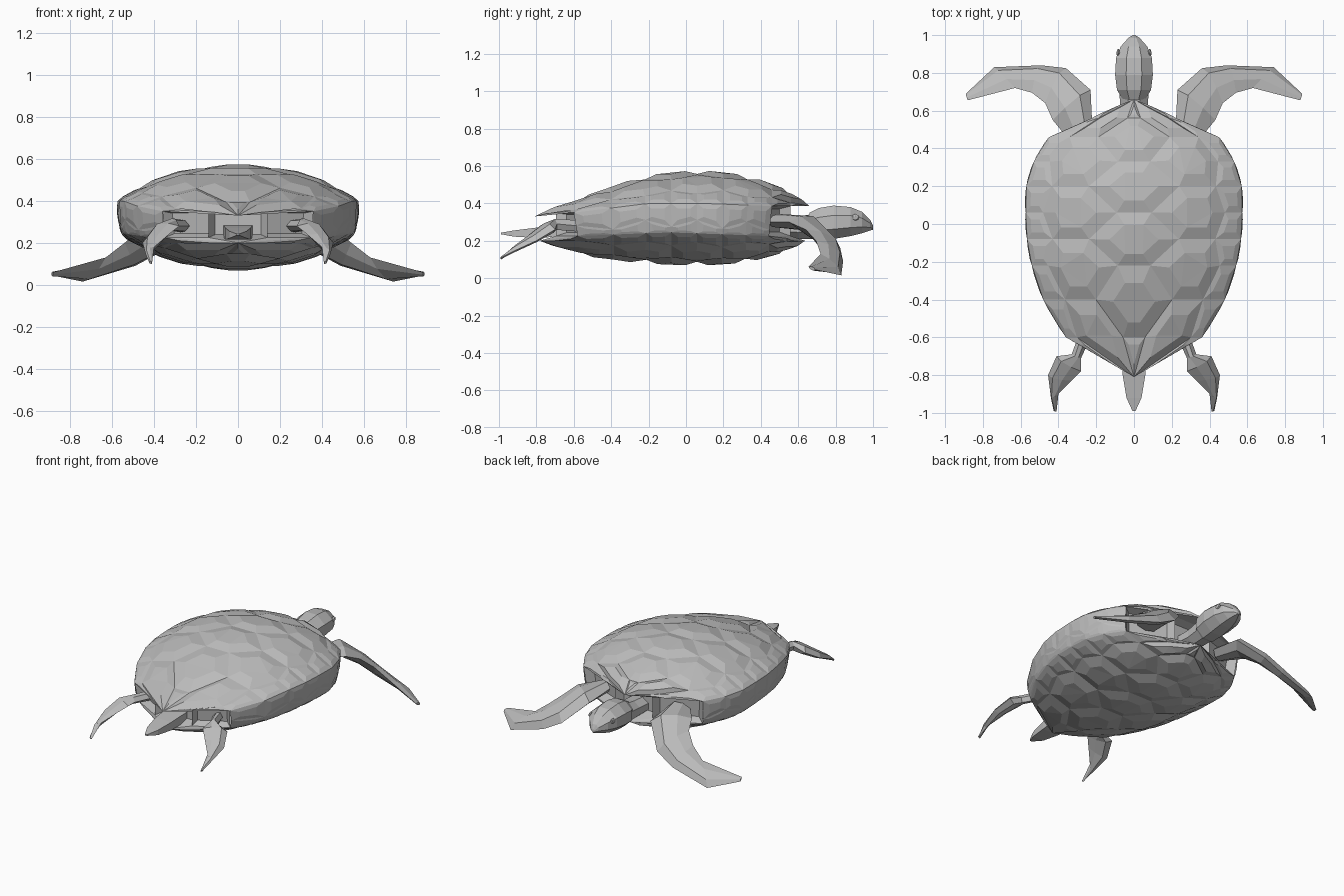
import bpy, bmesh, math
from mathutils import Vector

cube = bpy.data.objects.get("Cube")
if cube:
    bpy.data.objects.remove(cube, do_unlink=True)

grey = bpy.data.materials.new("stone_grey")
grey.use_nodes = True
COLOUR = (0.5, 0.5, 0.5, 1)
grey.diffuse_color = COLOUR
grey.node_tree.nodes["Principled BSDF"].inputs["Base Color"].default_value = COLOUR


def finish(bm, name, recalc=True):
    bmesh.ops.remove_doubles(bm, verts=bm.verts, dist=0.0005)
    if recalc:
        bmesh.ops.recalc_face_normals(bm, faces=bm.faces)
    bmesh.ops.triangulate(bm, faces=[f for f in bm.faces if len(f.verts) > 4])
    mesh = bpy.data.meshes.new(name)
    bm.to_mesh(mesh)
    bm.free()
    mesh.materials.append(grey)
    obj = bpy.data.objects.new(name, mesh)
    bpy.context.collection.objects.link(obj)
    return obj


def lerp(table, y):
    """Piecewise linear lookup in a table sorted by y."""
    for (y0, a), (y1, b) in zip(table, table[1:]):
        if y <= y1:
            return a + (b - a) * max(0, (y - y0) / (y1 - y0))
    return table[-1][1]


def panel(bm, pts, shrink, lift, out):
    """Polygon with a scaled inner face pushed along its normal, towards out."""
    clean = []
    for p in pts:
        if not any((p - q).length < 0.001 for q in clean):
            clean.append(p)
    n = Vector()
    for p, q in zip(clean, clean[1:] + clean[:1]):
        n += p.cross(q)
    if n.dot(out) < 0:
        clean.reverse()
        n = -n
    n.normalize()
    mid = sum(clean, Vector()) / len(clean)
    rim = [bm.verts.new(p) for p in clean]
    top = [bm.verts.new(mid + (p - mid) * shrink + n * lift) for p in clean]
    for i in range(len(rim)):
        j = (i + 1) % len(rim)
        bm.faces.new((rim[i], rim[j], top[j], top[i]))
    bm.faces.new(top)


def mirrored(pts):
    return [Vector((-p.x, p.y, p.z)) for p in pts]


# Shell profiles along the length
WIDTH = [(-.81, 0), (-.6, .36), (-.45, .46), (-.28, .53), (-.03, .575),
         (.2, .57), (.33, .53), (.46, .45), (.66, 0)]
RIDGE = [(-.81, .33), (-.6, .395), (-.38, .485), (-.2, .535), (0, .56),
         (.2, .56), (.35, .525), (.5, .475), (.66, .385)]
RIM = [(-.81, .33), (-.6, .35), (-.2, .40), (.1, .40), (.46, .385), (.66, .385)]
KEEL = [(-.81, .2), (-.6, .145), (-.4, .105), (0, .085), (.25, .085), (.46, .13), (.66, .2)]
EDGE = [(-.81, .2), (-.6, .225), (-.1, .245), (.46, .225), (.66, .2)]
ROWS = [.66, .56, .46, .33, .2, .06, -.08, -.22, -.4, -.6, -.81]
LAST = len(ROWS) - 1


def shell_point(u, y, crown, edge, spread):
    z = lerp(edge, y) + (lerp(crown, y) - lerp(edge, y)) * (1 - u ** 2.2)
    return Vector((u * lerp(WIDTH, y) * spread, y * spread, z))


def seam_columns(crown, edge, spread):
    """Inner, outer and rim seam points for every row."""
    def col(f):
        return [shell_point(f(i), y, crown, edge, spread) for i, y in enumerate(ROWS)]
    return col(lambda i: .16 if i % 2 else .42), col(lambda i: .84 if i % 2 else .76), col(lambda i: 1)


def scutes(bm, cols, out):
    a, c, r = cols
    # spine plates, with the triangular ones at both tips
    for i in range(1, LAST - 1, 2):
        half = a[i:i + 3]
        panel(bm, half + mirrored(half)[::-1], .55, .024, out)
    for tip, k in ((0, 1), (LAST, LAST - 1)):
        panel(bm, [a[tip], a[k], mirrored([a[k]])[0]], .5, .008, out)
    # side plates and border plates
    for flip in (list, mirrored):
        for i in range(0, LAST, 2):
            pts = a[i:i + 3] + c[i:i + 3][::-1]
            panel(bm, flip(pts), .55, .022, out)
        for i in range(LAST):
            panel(bm, flip([c[i], c[i + 1], r[i + 1], r[i]]), .5, .008, out)


top = seam_columns(RIDGE, RIM, 1)
low = seam_columns(KEEL, EDGE, .965)

# End walls set back under the shell, as half paths
FRONT, BACK = 2, LAST - 1
ends = {FRONT: (.14, .56), BACK: (.14, -.695)}


def wall_points(rim, k):
    x, y = ends[k]
    z = rim[k].z
    return [rim[k], Vector((x, y, z)), Vector((-x, y, z)), mirrored([rim[k]])[0]]


for name, cols, tip_dir in (("carapace", top, Vector((0, 0, 1))), ("plastron", low, Vector((0, 0, -1)))):
    bm = bmesh.new()
    scutes(bm, cols, tip_dir)
    # ledges between the tips and the end walls
    for k, tip in ((FRONT, 0), (BACK, LAST)):
        w = wall_points(cols[2], k)
        t = cols[2][tip]
        for tri in ((t, w[0], w[1]), (t, w[1], w[2]), (t, w[2], w[3])):
            panel(bm, list(tri), .5, 0, -tip_dir)
    finish(bm, name, False)

# Side bridges: two staggered bands of shallow facets
bm = bmesh.new()
for flip, sx in ((list, 1), (mirrored, -1)):
    for i in range(FRONT, BACK):
        hi, lo = top[2][i:i + 2], low[2][i:i + 2]
        m = [h.lerp(l, .55 if (i + k) % 2 else .8) * 1 for k, (h, l) in enumerate(zip(hi, lo))]
        for p in m:
            p.x += .008
        panel(bm, flip([hi[0], hi[1], m[1], m[0]]), .5, .006, Vector((sx, 0, 0)))
        panel(bm, flip([m[0], m[1], lo[1], lo[0]]), .5, .003, Vector((sx, 0, 0)))
finish(bm, "shell_bridges", False)

# Recessed limb sockets in the end walls
bm = bmesh.new()
for k, sy in ((FRONT, 1), (BACK, -1)):
    hi, lo = wall_points(top[2], k), wall_points(low[2], k)
    for j in range(3):
        panel(bm, [hi[j], hi[j + 1], lo[j + 1], lo[j]], .78, -.05, Vector((0, sy, 0)))
finish(bm, "limb_sockets", False)


def loft(name, rings):
    bm = bmesh.new()
    loops = [[bm.verts.new(p) for p in ring] for ring in rings]
    for a, b in zip(loops, loops[1:]):
        for i in range(len(a)):
            j = (i + 1) % len(a)
            bm.faces.new((a[i], a[j], b[j], b[i]))
    bm.faces.new(loops[0])
    bm.faces.new(loops[-1])
    return finish(bm, name)


def flipper(name, sections):
    """Six-sided blade from (leading point, trailing point, thickness)."""
    rings = []
    for i, (lead, trail, t) in enumerate(sections):
        lead, trail = Vector(lead), Vector(trail)
        before, after = sections[max(i - 1, 0)], sections[min(i + 1, len(sections) - 1)]
        along = Vector(after[0]) + Vector(after[1]) - Vector(before[0]) - Vector(before[1])
        up = (lead - trail).cross(along).normalized()
        if up.z < 0:
            up = -up
        p, q = lead.lerp(trail, .25), lead.lerp(trail, .65)
        rings.append([lead, p + up * t * .6, q + up * t * .5, trail, q - up * t * .5, p - up * t * .6])
    loft("left_" + name, rings)
    loft("right_" + name, [mirrored(r) for r in rings])


flipper("front_flipper", [
    ((.22, .50, .31), (.34, .44, .30), .06),
    ((.23, .71, .29), (.43, .55, .30), .07),
    ((.36, .825, .16), (.47, .64, .26), .06),
    ((.49, .84, .09), (.54, .695, .20), .05),
    ((.74, .83, .015), (.63, .72, .13), .035),
    ((.89, .69, .045), (.88, .655, .06), .015)])
flipper("rear_flipper", [
    ((.29, -.58, .28), (.23, -.60, .28), .05),
    ((.33, -.69, .29), (.28, -.71, .28), .05),
    ((.41, -.70, .26), (.28, -.78, .28), .045),
    ((.455, -.8, .20), (.33, -.83, .24), .035),
    ((.44, -.92, .145), (.40, -.9, .18), .025),
    ((.425, -.99, .11), (.41, -.99, .10), .01)])


def tube(name, stations, sides=8):
    """Rings across the length from (y, half width, bottom, top)."""
    rings = []
    for y, w, z0, z1 in stations:
        mid, h = (z0 + z1) / 2, (z1 - z0) / 2
        angles = [2 * math.pi * k / sides + math.pi / sides for k in range(sides)]
        s = math.cos(math.pi / sides)
        rings.append([Vector((w * math.cos(a) / s, y, mid + h * math.sin(a) / s)) for a in angles])
    loft(name, rings)


tube("neck", [(.48, .075, .22, .32), (.6, .07, .21, .33), (.72, .08, .21, .35)])
tube("head", [(.66, .06, .22, .35), (.71, .09, .205, .375), (.79, .1, .21, .388),
              (.88, .095, .225, .38), (.94, .07, .24, .355), (.985, .03, .255, .31), (1, .006, .258, .28)])
tube("tail", [(-.62, .07, .225, .285), (-.8, .06, .215, .27), (-.92, .04, .222, .255), (-.99, .008, .235, .243)], 4)

# Eyes: small flattened facets on the sides of the head
for side, sx in (("left", 1), ("right", -1)):
    bm = bmesh.new()
    bmesh.ops.create_icosphere(bm, subdivisions=1, radius=.024)
    for v in bm.verts:
        v.co = Vector((v.co.x * .45 + sx * .083, v.co.y + .905, v.co.z * .8 + .325))
    finish(bm, side + "_eye")
